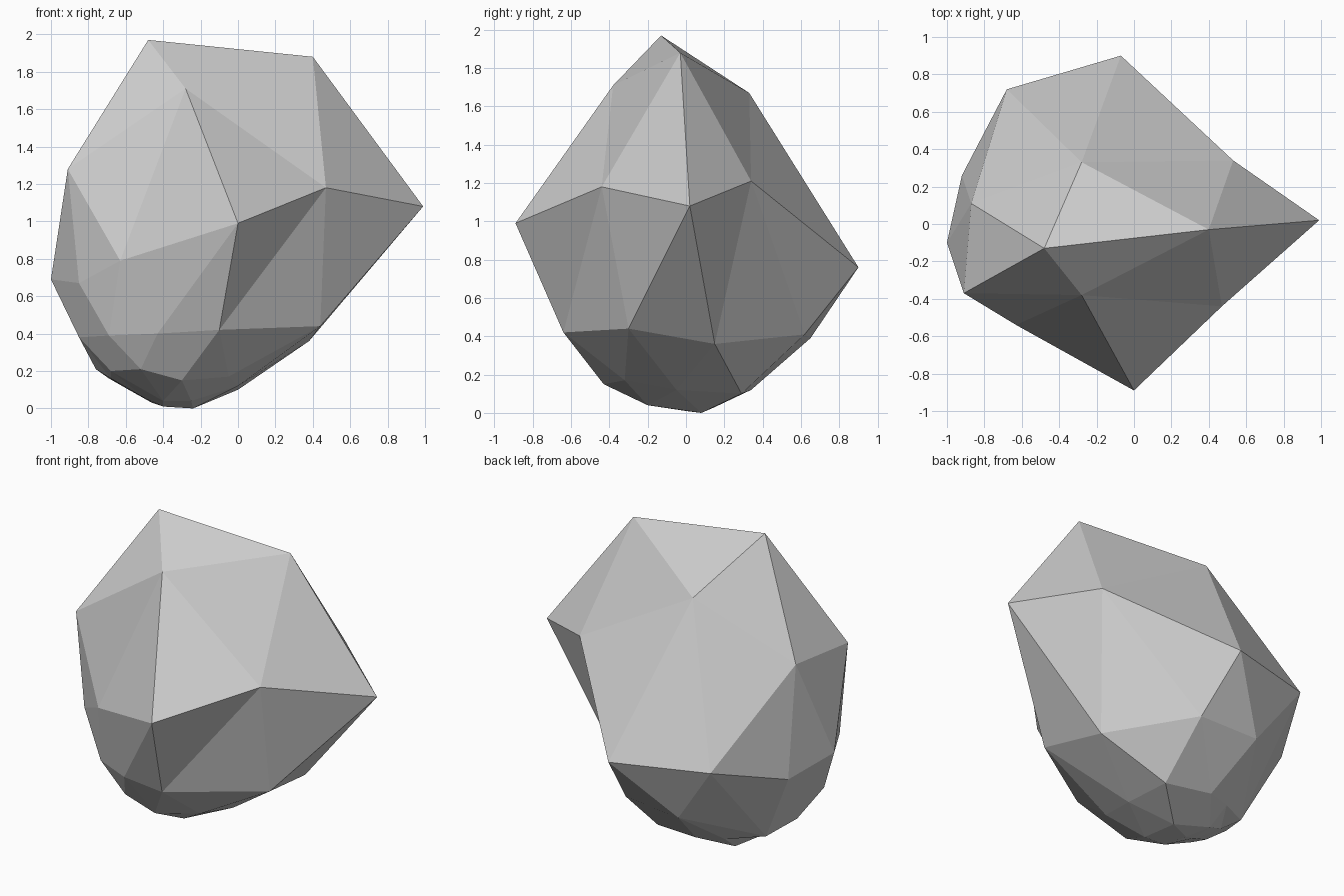
import bpy
import bmesh

# Remove the default object
default_cube = bpy.data.objects.get("Cube")
if default_cube:
    bpy.data.objects.remove(default_cube, do_unlink=True)

# Cross-section rings of the boulder, counterclockwise from the +x side,
# measured in hundredths of a unit
crown_tip = (-48, -13, 197)
crown_ring = [(40, -3, 188), (-28, 33, 167), (-87, 11, 131),
              (-91, -37, 128), (-28, -38, 171)]
shoulder_ring = [(99, 2, 108), (53, 34, 121), (-7, 90, 76), (-68, 72, 78),
                 (-92, 26, 63), (-100, -10, 69), (-85, -37, 67),
                 (-63, -54, 79), (0, -89, 99), (47, -44, 118)]
belly_ring = [(38, 15, 36), (0, 62, 41), (-40, 65, 39), (-69, 16, 16),
              (-76, -6, 21), (-85, -21, 38), (-69, -43, 39),
              (-43, -56, 40), (-10, -64, 42), (44, -30, 44)]
under_ring = [(0, 29, 10), (-31, 34, 12), (-48, 28, 13), (-62, 6, 12),
              (-68, -15, 16), (-68, -28, 20), (-52, -42, 21),
              (-30, -43, 15), (-5, -32, 17), (0, -5, 12)]
foot_ring = [(-24, 8, 0), (-46, 15, 3), (-49, -4, 5), (-40, -19, 4),
             (-25, -20, 4)]
foot_tip = (-40, 0, 1)


def add_point(bm, point):
    return bm.verts.new([value / 100 for value in point])


def add_ring(bm, points):
    return [add_point(bm, point) for point in points]


def add_band(bm, upper, lower):
    """Join two equal rings with alternating triangles."""
    count = len(upper)
    for k in range(count):
        following = (k + 1) % count
        bm.faces.new((upper[k], lower[k], upper[following]))
        bm.faces.new((upper[following], lower[k], lower[following]))


def add_cap(bm, tip, inner, outer):
    """Close a ring with a smaller ring, half its count, and a tip."""
    count = len(inner)
    for i in range(count):
        following = (i + 1) % count
        before, below, after = outer[2 * i - 1], outer[2 * i], outer[2 * i + 1]
        bm.faces.new((tip, inner[i], inner[following]))
        bm.faces.new((inner[i], after, inner[following]))
        bm.faces.new((inner[i], below, after))
        bm.faces.new((inner[i], before, below))


# Boulder surface: crown, two faceted bands and foot
bm = bmesh.new()
shoulder = add_ring(bm, shoulder_ring)
belly = add_ring(bm, belly_ring)
under = add_ring(bm, under_ring)
add_cap(bm, add_point(bm, crown_tip), add_ring(bm, crown_ring), shoulder)
add_band(bm, shoulder, belly)
add_band(bm, belly, under)
add_cap(bm, add_point(bm, foot_tip), add_ring(bm, foot_ring), under)
bmesh.ops.recalc_face_normals(bm, faces=bm.faces[:])

mesh = bpy.data.meshes.new("boulder")
bm.to_mesh(mesh)
bm.free()
boulder = bpy.data.objects.new("boulder", mesh)
bpy.context.collection.objects.link(boulder)

# Plain grey stone
stone = bpy.data.materials.new("grey_stone")
stone.use_nodes = True
stone_color = (0.6, 0.6, 0.6, 1)
stone.diffuse_color = stone_color
shader = next(n for n in stone.node_tree.nodes if n.type == "BSDF_PRINCIPLED")
shader.inputs["Base Color"].default_value = stone_color
mesh.materials.append(stone)
